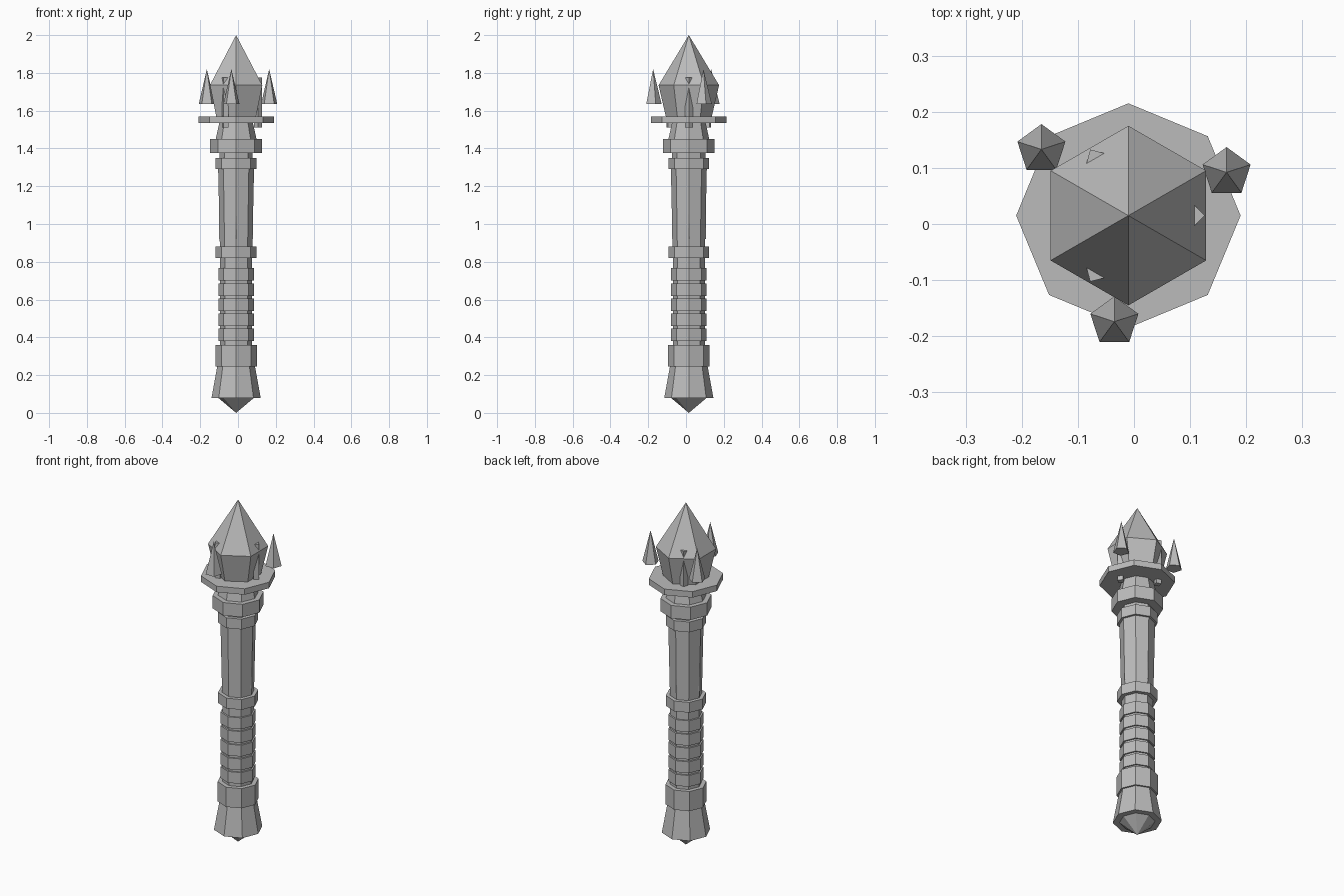
import bpy
import math
from mathutils import Matrix

cube = bpy.data.objects.get("Cube")
if cube:
    bpy.data.objects.remove(cube, do_unlink=True)

CX, CY = -0.01, 0.015  # shaft axis

grey = bpy.data.materials.new("stone grey")
grey.use_nodes = True
COLOUR = (0.5, 0.5, 0.5, 1)
grey.diffuse_color = COLOUR
grey.node_tree.nodes["Principled BSDF"].inputs["Base Color"].default_value = COLOUR


def lathe(name, profile, sides=8, turn=0.0, x=CX, y=CY):
    """Faceted solid from (radius, z) pairs; a zero radius makes a point."""
    verts, faces, rings = [], [], []
    for r, z in profile:
        start = len(verts)
        count = sides if r > 0 else 1
        for i in range(count):
            a = turn + math.tau * i / sides
            verts.append((x + r * math.cos(a), y + r * math.sin(a), z))
        rings.append([start + i % count for i in range(sides)])
    for low, high in zip(rings, rings[1:]):
        for i in range(sides):
            j = (i + 1) % sides
            loop = [low[i], low[j], high[j], high[i]]
            faces.append(list(dict.fromkeys(loop)))
    if profile[0][0] > 0:
        faces.append(rings[0][::-1])
    if profile[-1][0] > 0:
        faces.append(rings[-1])
    mesh = bpy.data.meshes.new(name)
    mesh.from_pydata(verts, [], faces)
    mesh.materials.append(grey)
    obj = bpy.data.objects.new(name, mesh)
    bpy.context.collection.objects.link(obj)
    return obj


def band(name, r, bottom, top):
    return lathe(name, [(r, bottom), (r, top)])


# Pommel
lathe("pommel_tip", [(0, 0), (0.095, 0.08)])
lathe("pommel", [(0.13, 0.08), (0.1, 0.245)])
band("pommel_ring", 0.11, 0.245, 0.36)

# Grip with wrapped bands
band("grip_core", 0.085, 0.36, 0.82)
STEP = 0.08
for i in range(5):
    z = 0.38 + i * STEP
    band(f"grip_band_{i + 1}", 0.094, z, z + 0.066)
band("grip_ring", 0.108, 0.82, 0.88)

# Shaft, with thin ribs showing where it narrows
lathe("shaft", [(0.086, 0.88), (0.095, 1.29)])
for i in range(4):
    a = i * math.pi / 2
    rib = lathe(f"shaft_rib_{i + 1}", [(0.006, 0.92), (0.006, 1.08)], 4, 0,
                CX + 0.084 * math.cos(a), CY + 0.084 * math.sin(a))

# Head mount
band("shaft_ring", 0.108, 1.29, 1.35)
band("neck", 0.088, 1.35, 1.375)
band("head_ring", 0.137, 1.375, 1.45)
lathe("head_collar", [(0.108, 1.45), (0.088, 1.54)])
band("head_plate", 0.2, 1.535, 1.57)

# Large crystal and the three prongs that hold it
lathe("crystal", [(0.115, 1.54), (0.16, 1.735), (0, 2.0)], 6, math.pi / 2)
for i in range(3):
    a = math.tau * i / 3
    lathe(f"prong_{i + 1}", [(0.021, 1.51), (0.021, 1.775)], 4, a,
          CX + 0.115 * math.cos(a), CY + 0.115 * math.sin(a))

# Floating shards
SHARDS = {"left": (0.165, 0.092), "right": (-0.165, 0.133), "front": (-0.035, -0.174)}
for side, (x, y) in SHARDS.items():
    lathe(f"shard_{side}", [(0.045, 1.635), (0, 1.82)], 5, math.pi / 2, x, y)
